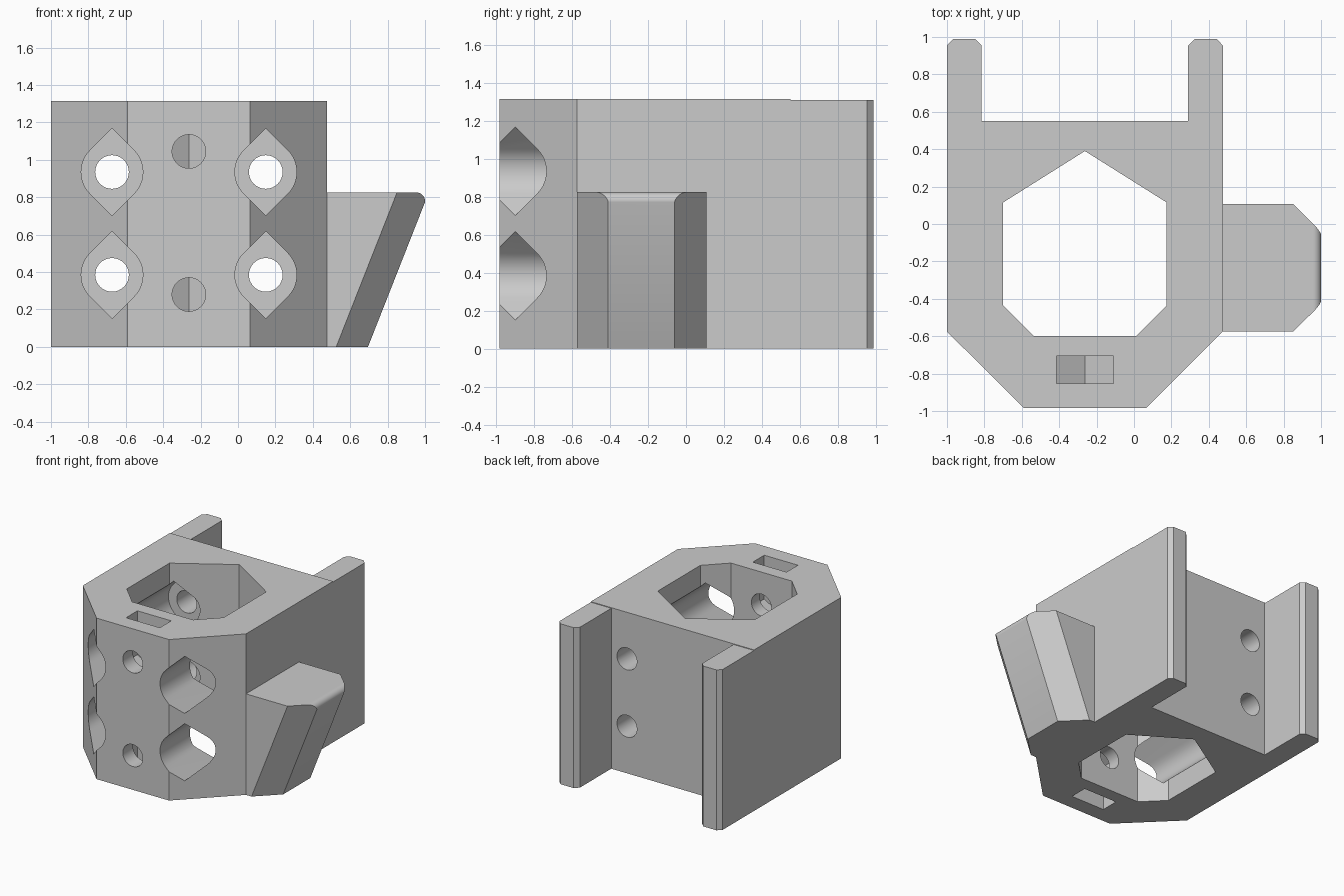
import bpy, bmesh, math

cube = bpy.data.objects.get("Cube")
if cube:
    bpy.data.objects.remove(cube, do_unlink=True)

grey = bpy.data.materials.new("plain grey")
grey.use_nodes = True
COLOUR = (0.6, 0.6, 0.6, 1)
grey.diffuse_color = COLOUR
grey.node_tree.nodes["Principled BSDF"].inputs["Base Color"].default_value = COLOUR

HEIGHT = 1.315
MID = -0.2625  # symmetry plane of the main block


def prism(name, points, lo, hi, axis="z", lean=None):
    """Extrude a 2D outline along z or y; lean shifts chosen points at the far end."""
    lean = lean or [0] * len(points)
    place = (lambda u, v, w: (u, v, w)) if axis == "z" else (lambda u, v, w: (u, w, v))
    bm = bmesh.new()
    near = [bm.verts.new(place(u, v, lo)) for u, v in points]
    far = [bm.verts.new(place(u + s, v, hi)) for (u, v), s in zip(points, lean)]
    bm.faces.new(near)
    bm.faces.new(far)
    for i in range(len(points)):
        j = (i + 1) % len(points)
        bm.faces.new((near[i], near[j], far[j], far[i]))
    bmesh.ops.recalc_face_normals(bm, faces=bm.faces)
    mesh = bpy.data.meshes.new(name)
    bm.to_mesh(mesh)
    bm.free()
    mesh.materials.append(grey)
    obj = bpy.data.objects.new(name, mesh)
    bpy.context.collection.objects.link(obj)
    return obj


def combine(target, other, operation):
    mod = target.modifiers.new(operation.lower(), "BOOLEAN")
    mod.operation, mod.solver, mod.object = operation, "EXACT", other
    bpy.context.view_layer.objects.active = target
    bpy.ops.object.modifier_apply(modifier=mod.name)
    bpy.data.objects.remove(other, do_unlink=True)


def arc(cx, cz, r, start, end, steps):
    angles = [math.radians(start + (end - start) * i / steps) for i in range(steps + 1)]
    return [(cx + r * math.cos(a), cz + r * math.sin(a)) for a in angles]


def mirrored(half):
    """Complete an outline given as (half width, y) from front to back."""
    return [(MID + w, y) for w, y in half] + [(MID - w, y) for w, y in reversed(half) if w > 0]


# main block with chamfered front corners
body = prism("carriage_body", mirrored([(0.3275, -0.983), (0.7375, -0.575), (0.7375, 0.55)]), 0, HEIGHT)

# two guide rails at the back, a hair lower than the block
for side in (-1, 1):
    outline = [(0.5525, 0.5), (0.7375, 0.5), (0.7375, 0.955), (0.705, 0.988),
               (0.585, 0.988), (0.5525, 0.955)]
    rail = prism("rail", [(MID + side * w, y) for w, y in outline], 0, HEIGHT - 0.005)
    combine(body, rail, "UNION")

# leaning side arm with chamfered corners and a rounded top edge
arm = prism("side_arm",
            [(0.42, -0.575), (0.525, -0.575), (0.695, -0.41), (0.695, -0.06), (0.525, 0.108), (0.42, 0.108)],
            0, 0.825, lean=[0, 0.325, 0.325, 0.325, 0.325, 0])
slope = math.degrees(math.atan2(0.325, 0.825))
rounded = [(0.3, -0.1), (0.695 - 0.0394, -0.1)] + arc(0.955, 0.78, 0.045, -slope, 90, 10) + [(0.3, 0.825)]
combine(arm, prism("arm_trim", rounded, -1, 1, "y"), "INTERSECT")
combine(body, arm, "UNION")

# central shaft
shaft = mirrored([(0.275, -0.598), (0.4375, -0.435), (0.4375, 0.115), (0, 0.39)])
combine(body, prism("shaft_cut", shaft, -0.2, HEIGHT + 0.2), "DIFFERENCE")

# four pointed bores, each ending in a bolt hole through the back wall
for x in (MID - 0.411, MID + 0.411):
    for z in (0.385, 0.935):
        r = 0.165
        tip = r * math.sqrt(2)
        bore = arc(x, z, r, -45, 45, 12) + [(x, z + tip)] + arc(x, z, r, 135, 225, 12) + [(x, z - tip)]
        combine(body, prism("bore_cut", bore, -1.2, 0.30, "y"), "DIFFERENCE")
        bolt = arc(x, z, 0.09, 0, 360, 32)[:-1]
        combine(body, prism("bolt_cut", bolt, 0.2, 0.8, "y"), "DIFFERENCE")

# front screw holes and the nut slots that drop in from top and bottom
for z, out, end in ((1.045, 1, HEIGHT + 0.1), (0.28, -1, -0.1)):
    screw = arc(MID, z, 0.09, 0, 360, 32)[:-1]
    combine(body, prism("screw_cut", screw, -1.2, -0.5, "y"), "DIFFERENCE")
    w = 0.1525
    slot = [(MID - w, end), (MID - w, z - out * 0.088), (MID, z - out * 0.176),
            (MID + w, z - out * 0.088), (MID + w, end)]
    combine(body, prism("slot_cut", slot, -0.852, -0.705, "y"), "DIFFERENCE")

# merge flat regions and smooth only the curved walls
bm = bmesh.new()
bm.from_mesh(body.data)
bmesh.ops.remove_doubles(bm, verts=bm.verts, dist=0.0001)
bmesh.ops.dissolve_limit(bm, angle_limit=0.01, verts=bm.verts, edges=bm.edges)
bm.to_mesh(body.data)
bm.free()
bpy.ops.object.select_all(action="DESELECT")
body.select_set(True)
bpy.context.view_layer.objects.active = body
bpy.ops.object.shade_smooth_by_angle(angle=math.radians(30))
